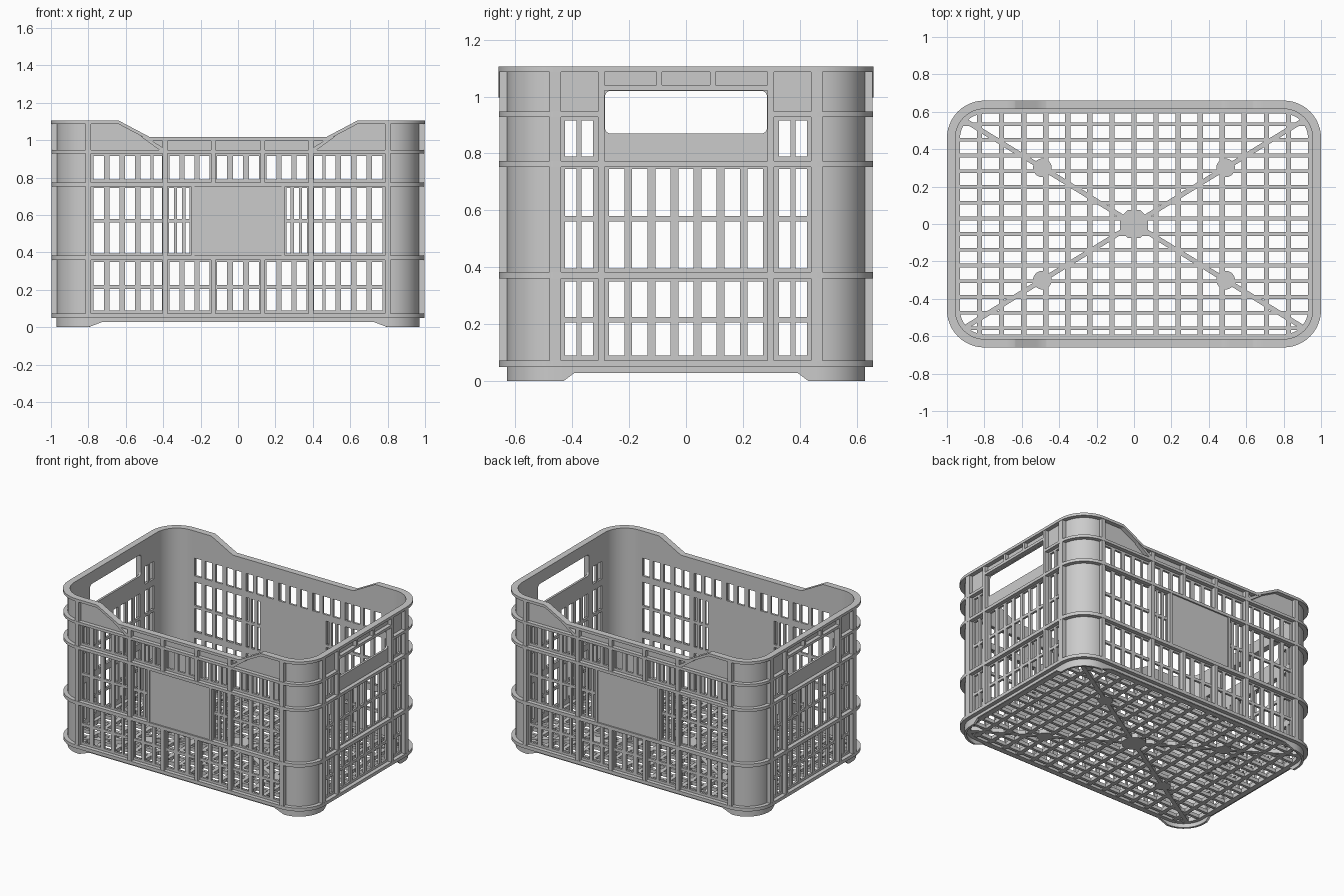
import bpy, bmesh, math
from mathutils import Vector, Matrix

if "Cube" in bpy.data.objects:
    bpy.data.objects.remove(bpy.data.objects["Cube"])

A, B, R = 0.97, 0.63, 0.17          # wall half sizes and corner radius
TOP, NECK, T = 1.105, 0.945, 0.015


def finish(name, bm, mirror=True, thick=0):
    bmesh.ops.delete(bm, geom=[v for v in bm.verts if not v.link_faces], context='VERTS')
    me = bpy.data.meshes.new(name)
    bm.to_mesh(me)
    bm.free()
    ob = bpy.data.objects.new(name, me)
    bpy.context.collection.objects.link(ob)
    if mirror:
        m = ob.modifiers.new("mirror", 'MIRROR')
        m.use_axis = (True, True, False)
    if thick:
        s = ob.modifiers.new("thickness", 'SOLIDIFY')
        s.thickness, s.offset = thick, -1
    bpy.ops.object.select_all(action='DESELECT')
    ob.select_set(True)
    bpy.context.view_layer.objects.active = ob
    bpy.ops.object.convert(target='MESH')
    bpy.ops.object.shade_smooth_by_angle(angle=math.radians(30))
    return ob


def box(bm, x, y, z, rot=0):
    c = Vector((sum(x) / 2, sum(y) / 2, sum(z) / 2))
    mat = (Matrix.Rotation(rot, 4, 'Z') @ Matrix.Translation(c)
           @ Matrix.Diagonal((x[1] - x[0], y[1] - y[0], z[1] - z[0], 1)))
    bmesh.ops.create_cube(bm, size=1, matrix=mat)


def prism(bm, pts, depth):
    f = bm.faces.new([bm.verts.new(p) for p in pts])
    ret = bmesh.ops.extrude_face_region(bm, geom=[f])
    vs = [g for g in ret['geom'] if isinstance(g, bmesh.types.BMVert)]
    bmesh.ops.translate(bm, verts=vs, vec=depth)
    bmesh.ops.recalc_face_normals(bm, faces=bm.faces)


# Window openings of a quarter crate: (from, to, z0, z1)
LOW = [(0.09, 0.205), (0.225, 0.35)]
MID = [(0.395, 0.56), (0.58, 0.745)]
UP = [(0.79, 0.915)]
outer = [(0.405, 0.452), (0.467, 0.522), (0.55, 0.605), (0.633, 0.688), (0.717, 0.772)]
inner = [(0, 0.028), (0.058, 0.113), (0.152, 0.207), (0.232, 0.287), (0.312, 0.367)]
narrow = [(0.258, 0.28), (0.3, 0.325), (0.343, 0.368)]
front_win = [(a, b, *z) for a, b in outer + inner for z in LOW + UP]
front_win += [(a, b, *z) for a, b in outer + narrow for z in MID]
s_mid = [(0, 0.027), (0.055, 0.108), (0.135, 0.19), (0.217, 0.27)]
s_out = [(0.327, 0.367), (0.385, 0.425)]
side_win = [(a, b, *z) for a, b in s_mid + s_out for z in LOW + MID]
side_win += [(a, b, *z) for a, b in s_out for z in UP]
side_win += [(0, 0.285, 0.87, 1.02)]   # hand hold

# Quarter perimeter columns: (kind, s, x, y, nx, ny)
fx = sorted({v for w in front_win for v in w[:2]} | {0, 0.47, 0.64, 0.72, A - R})
sy = sorted({v for w in side_win for v in w[:2]} | {0, 0.3, 0.39, 0.43, B - R}, reverse=True)
cols = [('f', x, x, -B, 0, -1) for x in fx]
for i in range(1, 12):
    t = math.radians(90 * i / 12)
    cols.append(('c', 0, A - R + R * math.sin(t), -(B - R) - R * math.cos(t), math.sin(t), -math.cos(t)))
cols += [('s', y, A, -y, 1, 0) for y in sy]


def clamp(v):
    return max(0, min(1, v))


def top(c):
    return 1.015 + (TOP - 1.015) * clamp((c[1] - 0.47) / 0.17) if c[0] == 'f' else TOP


def bottom(c):
    if c[0] == 'f':
        return 0.03 * clamp((0.8 - c[1]) / 0.08)
    return 0.03 * clamp((0.43 - c[1]) / 0.04) if c[0] == 's' else 0


# Perforated wall with dipped long sides and corner feet
zs = sorted({v for w in front_win + side_win for v in w[2:]} | {0, 0.06, NECK, TOP})
bm = bmesh.new()
grid = []
for c in cols:
    col = []
    for z in zs:
        if z > NECK:
            z = NECK + (z - NECK) * (top(c) - NECK) / (TOP - NECK)
        elif z == 0:
            z = bottom(c)
        col.append(bm.verts.new((c[2], c[3], z)))
    grid.append(col)
for i in range(len(cols) - 1):
    a, b = cols[i], cols[i + 1]
    wins = front_win if a[0] == b[0] == 'f' else side_win if a[0] == b[0] == 's' else []
    s = (a[1] + b[1]) / 2
    for j in range(len(zs) - 1):
        z = (zs[j] + zs[j + 1]) / 2
        if not any(w[0] < s < w[1] and w[2] < z < w[3] for w in wins):
            bm.faces.new((grid[i][j], grid[i + 1][j], grid[i + 1][j + 1], grid[i][j + 1]))
finish("crate_wall", bm, thick=T)


# Horizontal bands swept around the perimeter
def band(name, zlo, zhi, o0=-0.004, o1=0.028, side_end=0):
    bm = bmesh.new()
    path = [c for c in cols if c[0] != 's' or c[1] >= side_end]
    secs = []
    for c in path:
        lo = zlo(c) if callable(zlo) else zlo
        hi = zhi(c) if callable(zhi) else zhi
        secs.append([bm.verts.new((c[2] + c[4] * o, c[3] + c[5] * o, z))
                     for o, z in ((o0, lo), (o1, lo), (o1, hi), (o0, hi))])
    for p, q in zip(secs, secs[1:]):
        for k in range(4):
            bm.faces.new((p[k], q[k], q[(k + 1) % 4], p[(k + 1) % 4]))
    if side_end:
        bm.faces.new(secs[-1])
    bmesh.ops.recalc_face_normals(bm, faces=bm.faces)
    finish(name, bm)


band("bottom_band", 0.05, 0.073)
band("lower_band", 0.36, 0.384)
band("middle_band", 0.752, 0.773)
band("upper_band", 0.928, 0.947, side_end=0.3)
band("top_rim", lambda c: top(c) - 0.018, lambda c: top(c) + 0.001, o0=-T, o1=0.03)
band("floor_ring", 0.028, 0.058, o0=-0.04, o1=-0.004)

# Vertical ribs and label plate on the long sides
FY, SX = (-B - 0.026, -B + 0.004), (A - 0.004, A + 0.027)
bm = bmesh.new()
for x, z in [((0.785, 0.815), (0.06, 1.095)), ((0.376, 0.404), (0.06, 1.005)),
             ((0.12, 0.145), (0.06, 0.37)), ((0.12, 0.145), (0.76, 1.005)),
             ((0.232, 0.252), (0.37, 0.76))]:
    box(bm, x, FY, z)
prism(bm, [(x, FY[0], z) for x, z in ((0.37, 0.94), (0.41, 0.94), (0.52, 1.02), (0.48, 1.01))], (0, 0.03, 0))
finish("long_side_ribs", bm)
bm = bmesh.new()
for s in (-1, 1):
    ys = sorted((s * (B - 0.004), s * (B + 0.018)))
    box(bm, (-0.235, 0.235), ys, (0.38, 0.755))
finish("label_plates", bm, mirror=False)

# Vertical ribs and handle frame on the short sides
bm = bmesh.new()
for y, z in [((0.44, 0.48), (0.06, 1.095)), ((0.286, 0.31), (0.06, 1.095)),
             ((0.084, 0.104), (1.03, 1.095)), ((0, 0.3), (1.021, 1.04))]:
    box(bm, SX, (-y[1], -y[0]), z)
for zc, d in ((0.87, 1), (1.02, -1)):      # rounded handle corners
    arc = [math.radians(90 * k / 4) for k in range(5)]
    pts = [(A - T, -0.285, zc)] + [(A - T, -0.285 + 0.02 * (1 - math.sin(t)),
                                    zc + d * 0.02 * (1 - math.cos(t))) for t in arc]
    prism(bm, pts, (T, 0, 0))
finish("short_side_ribs", bm)


# Floor grid clipped to the rounded outline
def reach(v, a, b, r):
    over = max(0, abs(v) - (a - r))
    return b - r + math.sqrt(max(0, r * r - over * over))


bm = bmesh.new()
Z = (0.03, 0.055)
for k in range(-7, 8):
    x = 0.118 * k
    h = reach(x, 0.94, 0.605, 0.15)
    box(bm, (x - 0.014, x + 0.014), (-h, h), Z)
for k in range(-7, 7):
    y = 0.03 + 0.084 * k
    if abs(y) < 0.59:
        h = reach(y, 0.605, 0.94, 0.15)
        box(bm, (-h, h), (y - 0.01, y + 0.01), Z)
finish("floor_grid", bm, mirror=False)

# Diagonal braces, injection discs and centre plate
bm = bmesh.new()
ang = math.atan2(0.3, 0.49)
for s in (-1, 1):
    box(bm, (-1.05, 1.05), (-0.013, 0.013), (0.028, 0.057), rot=s * ang)
    for t in (-1, 1):
        bmesh.ops.create_cone(bm, cap_ends=True, segments=24, radius1=0.05, radius2=0.05, depth=0.03,
                              matrix=Matrix.Translation((s * 0.49, t * 0.3, 0.043)))
bmesh.ops.create_cone(bm, cap_ends=True, segments=8, radius1=0.082, radius2=0.082, depth=0.031,
                      matrix=Matrix.Translation((0, 0, 0.043)) @ Matrix.Rotation(math.pi / 8, 4, 'Z'))
finish("floor_braces", bm, mirror=False)
